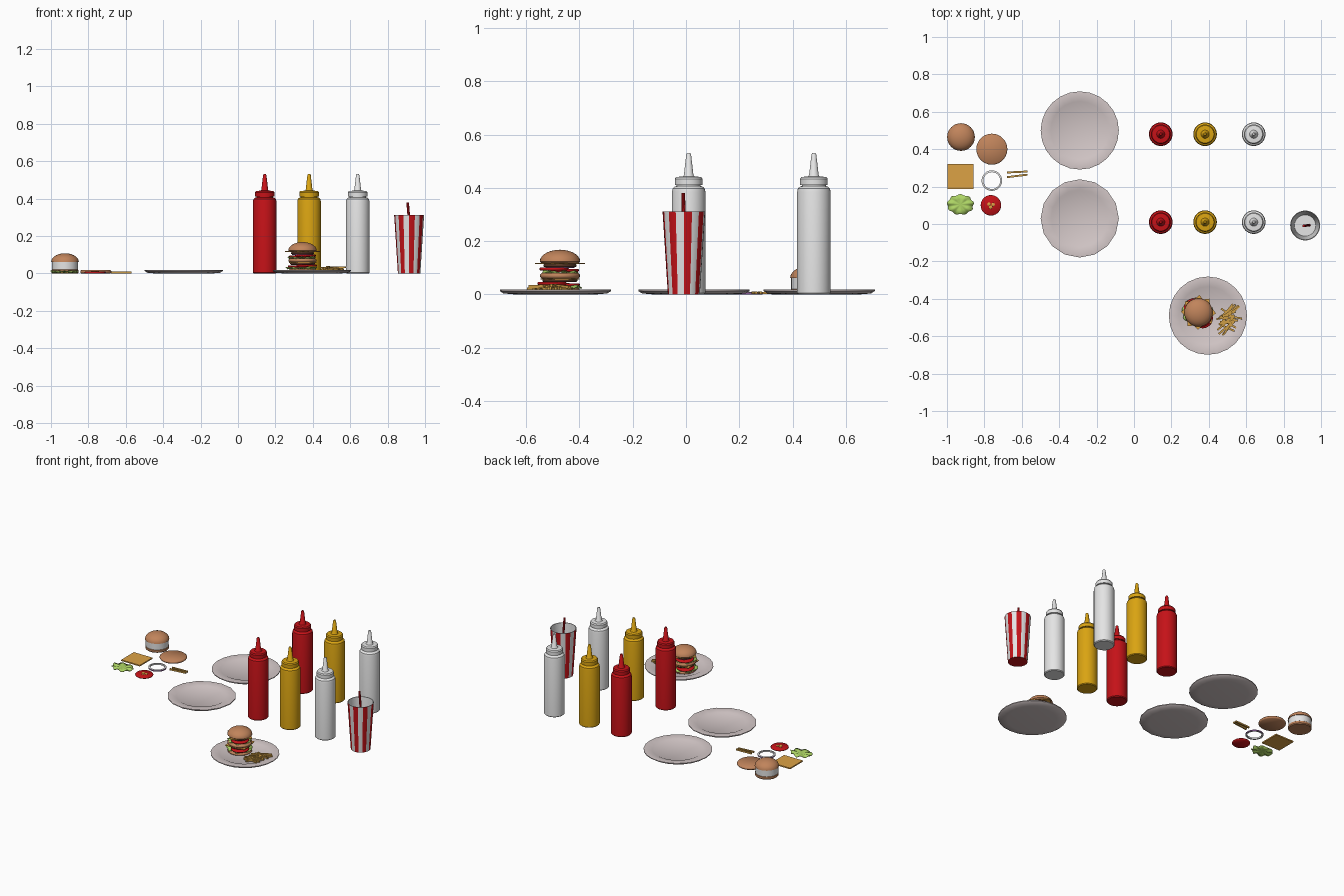
import bpy, bmesh, math, random
from mathutils import Matrix, Vector

if "Cube" in bpy.data.objects:
    bpy.data.objects.remove(bpy.data.objects["Cube"])

random.seed(4)


def mat(name, *rgb):
    m = bpy.data.materials.new(name)
    m.diffuse_color = (*rgb, 1)
    m.use_nodes = True
    m.node_tree.nodes["Principled BSDF"].inputs["Base Color"].default_value = m.diffuse_color
    return m


RED = mat("red", 0.56, 0.006, 0.009)
MUSTARD = mat("mustard", 0.70, 0.37, 0.006)
WHITE = mat("white", 0.78, 0.78, 0.78)
PLATE = mat("plate", 0.65, 0.57, 0.57)
BUN = mat("bun_brown", 0.53, 0.23, 0.105)
CHEESE = mat("cheese_orange", 0.72, 0.36, 0.06)
GREEN = mat("lettuce_green", 0.42, 0.66, 0.13)
FRY = mat("fry_gold", 0.62, 0.34, 0.06)
PATTY = mat("patty_brown", 0.10, 0.04, 0.02)
ONION = mat("onion_purple", 0.25, 0.10, 0.30)


def finish(bm, name, mats, loc=(0, 0, 0), angle=35):
    bmesh.ops.recalc_face_normals(bm, faces=bm.faces)
    me = bpy.data.meshes.new(name)
    bm.to_mesh(me)
    bm.free()
    for m in mats:
        me.materials.append(m)
    ob = bpy.data.objects.new(name, me)
    ob.location = loc
    bpy.context.collection.objects.link(ob)
    bpy.ops.object.select_all(action='DESELECT')
    ob.select_set(True)
    bpy.context.view_layer.objects.active = ob
    if angle:
        bpy.ops.object.shade_smooth_by_angle(angle=math.radians(angle))
    return ob


def lathe(name, profile, mats, loc, n=28, rule=None, closed=False, angle=35):
    """Spin (radius, z) points about z; rule(segment, ring) picks the material."""
    bm = bmesh.new()
    rings = []
    for r, z in profile:
        if r == 0:
            rings.append([bm.verts.new((0, 0, z))] * n)
        else:
            rings.append([bm.verts.new((r * math.cos(math.tau * i / n),
                                        r * math.sin(math.tau * i / n), z)) for i in range(n)])
    pairs = list(zip(rings, rings[1:]))
    if closed:
        pairs.append((rings[-1], rings[0]))
    for j, (a, b) in enumerate(pairs):
        for i in range(n):
            k = (i + 1) % n
            f = bm.faces.new(list(dict.fromkeys((a[i], a[k], b[k], b[i]))))
            f.material_index = rule(i, j) if rule else 0
    return finish(bm, name, mats, loc, angle)


def boxes(name, items, material):
    """One mesh of boxes, each given as (centre, size, z angle, tilt)."""
    bm = bmesh.new()
    for c, s, rot, tilt in items:
        m = (Matrix.Translation(c) @ Matrix.Rotation(rot, 4, 'Z') @ Matrix.Rotation(tilt, 4, 'Y')
             @ Matrix.Diagonal((*s, 1)))
        bmesh.ops.create_cube(bm, size=1, matrix=m)
    return finish(bm, name, [material], angle=0)


def puck(name, r, h, material, loc, n=28):
    e = min(h * 0.3, 0.006)
    return lathe(name, [(0, 0), (r - e, 0), (r, e), (r, h - e), (r - e, h), (0, h)],
                 [material], loc, n, angle=50)


def dome(r, z0, z1):
    return [(r * math.cos(t), z0 + (z1 - z0) * math.sin(t))
            for t in [math.pi / 2 * k / 7 for k in range(7)]] + [(0, z1)]


def lettuce(name, loc, rx, ry, wave):
    bm = bmesh.new()
    n = 44
    mid = bm.verts.new((0, 0, 0))
    rings = []
    for f in (0.55, 1):
        ring = []
        for i in range(n):
            a = math.tau * i / n
            k = f * (1 + f * 0.06 * math.sin(9 * a))
            ring.append(bm.verts.new((rx * k * math.cos(a), ry * k * math.sin(a),
                                      wave * f * math.sin(7 * a))))
        rings.append(ring)
    for i in range(n):
        k = (i + 1) % n
        bm.faces.new((mid, rings[0][i], rings[0][k]))
        bm.faces.new((rings[0][i], rings[1][i], rings[1][k], rings[0][k]))
    ob = finish(bm, name, [GREEN], loc, 60)
    s = ob.modifiers.new("thickness", 'SOLIDIFY')
    s.thickness = 0.004
    s.offset = 0


def tomato(name, loc, r=0.055):
    puck(name, r, 0.011, RED, loc, 24)
    # seed pockets
    for i in range(3):
        a = math.tau * i / 3 + 0.4
        puck(name + "_seeds", 0.010, 0.002, CHEESE,
             (loc[0] + 0.013 * math.cos(a), loc[1] + 0.010 * math.sin(a), loc[2] + 0.0105), 8)


def onion(name, loc, r=0.055):
    lathe(name, [(r, 0), (r, 0.008), (r - 0.003, 0.010), (r - 0.010, 0.010), (r - 0.010, 0)],
          [WHITE, ONION], loc, 28, lambda i, j: 1 if j == 0 else 0, closed=True)


# squeeze bottles: two rows of three
BOTTLE = [(0, 0), (0.058, 0), (0.063, 0.005), (0.063, 0.385), (0.060, 0.398), (0.052, 0.405),
          (0.045, 0.407), (0.045, 0.411), (0.052, 0.411), (0.052, 0.434), (0.047, 0.441),
          (0.022, 0.443), (0.018, 0.448), (0.009, 0.526), (0.006, 0.531), (0, 0.531)]
for y in (0.01, 0.48):
    for x, m, label in ((0.143, RED, "ketchup"), (0.38, MUSTARD, "mustard"), (0.64, WHITE, "mayo")):
        lathe(label + "_bottle", BOTTLE, [m], (x, y, 0), 32)

# striped open cup and straw
lathe("striped_cup", [(0, 0), (0.060, 0), (0.080, 0.312), (0.076, 0.312), (0.057, 0.012), (0, 0.012)],
      [RED, WHITE], (0.915, -0.008, 0), 32,
      lambda i, j: 0 if j == 0 else (i // 2 % 2 if j == 1 else 1))
bm = bmesh.new()
low, high = Vector((0.937, -0.006, 0.014)), Vector((0.907, -0.010, 0.38))
d = high - low
bmesh.ops.create_cone(bm, cap_ends=True, segments=10, radius1=0.007, radius2=0.007, depth=d.length,
                      matrix=Matrix.Translation((low + high) / 2) @ d.to_track_quat('Z', 'Y').to_matrix().to_4x4())
finish(bm, "straw", [RED])

# dinner plates, one with fewer sides
DISH = [(0, 0), (0.150, 0), (0.195, 0.004), (0.209, 0.013), (0.209, 0.018), (0.203, 0.019),
        (0.155, 0.014), (0.145, 0.009), (0, 0.009)]
for x, y, n in ((-0.29, 0.50, 24), (-0.29, 0.03, 16), (0.395, -0.49, 24)):
    lathe("plate", DISH, [PLATE], (x, y, 0), n, angle=30)

# loose ingredients
lathe("loose_bun", [(0, 0), (0.068, 0), (0.072, 0.005), (0.072, 0.018), (0.070, 0.020), (0.070, 0.062)]
      + dome(0.074, 0.062, 0.108), [BUN, WHITE], (-0.925, 0.465, 0), 32,
      lambda i, j: 1 if j == 4 else 0)
puck("loose_bun_slice", 0.083, 0.018, BUN, (-0.76, 0.40, 0))
boxes("loose_cheese", [((-0.927, 0.253, 0.005), (0.138, 0.134, 0.008), 0, 0)], CHEESE)
onion("loose_onion", (-0.76, 0.232, 0))
lettuce("loose_lettuce", (-0.928, 0.104, 0.009), 0.070, 0.053, 0.005)
tomato("loose_tomato", (-0.765, 0.10, 0))
boxes("loose_fries", [((-0.625, 0.278, 0.006), (0.11, 0.010, 0.010), 0.05, 0),
                      ((-0.625, 0.257, 0.006), (0.11, 0.010, 0.010), 0.12, 0)], FRY)

# stacked double burger
bx, by = 0.345, -0.473
puck("burger_bottom_bun", 0.074, 0.016, BUN, (bx, by, 0.008))
lettuce("burger_low_lettuce", (bx - 0.006, by + 0.004, 0.029), 0.080, 0.074, 0.005)
tomato("burger_low_tomato_left", (bx - 0.024, by + 0.020, 0.031))
tomato("burger_low_tomato_right", (bx + 0.022, by - 0.030, 0.036))
puck("burger_low_patty", 0.066, 0.016, PATTY, (bx, by, 0.046))
puck("burger_middle_bun", 0.075, 0.020, BUN, (bx, by, 0.060))
lettuce("burger_high_lettuce", (bx - 0.004, by, 0.084), 0.072, 0.066, 0.004)
tomato("burger_high_tomato_left", (bx - 0.016, by + 0.016, 0.085))
tomato("burger_high_tomato_right", (bx + 0.016, by - 0.022, 0.090))
onion("burger_onion", (bx, by, 0.099))
puck("burger_high_patty", 0.062, 0.012, PATTY, (bx, by, 0.103))
boxes("burger_cheese", [((bx, by, 0.117), (0.132, 0.132, 0.004), 0.75, 0),
                        ((bx, by, 0.058), (0.132, 0.132, 0.004), 0.12, 0)], CHEESE)
lathe("burger_top_bun", [(0, 0.116), (0.068, 0.116)] + dome(0.076, 0.123, 0.168),
      [BUN], (bx, by, 0), 32)

# pile of fries beside the burger
pile = []
for i in range(20):
    pile.append(((random.uniform(0.485, 0.53), random.uniform(-0.565, -0.455), 0.016 + 0.005 * (i // 5)),
                 (random.uniform(0.08, 0.105), 0.010, 0.010),
                 random.uniform(-0.7, 1.1), random.uniform(-0.08, 0.08)))
boxes("plate_fries", pile, FRY)
